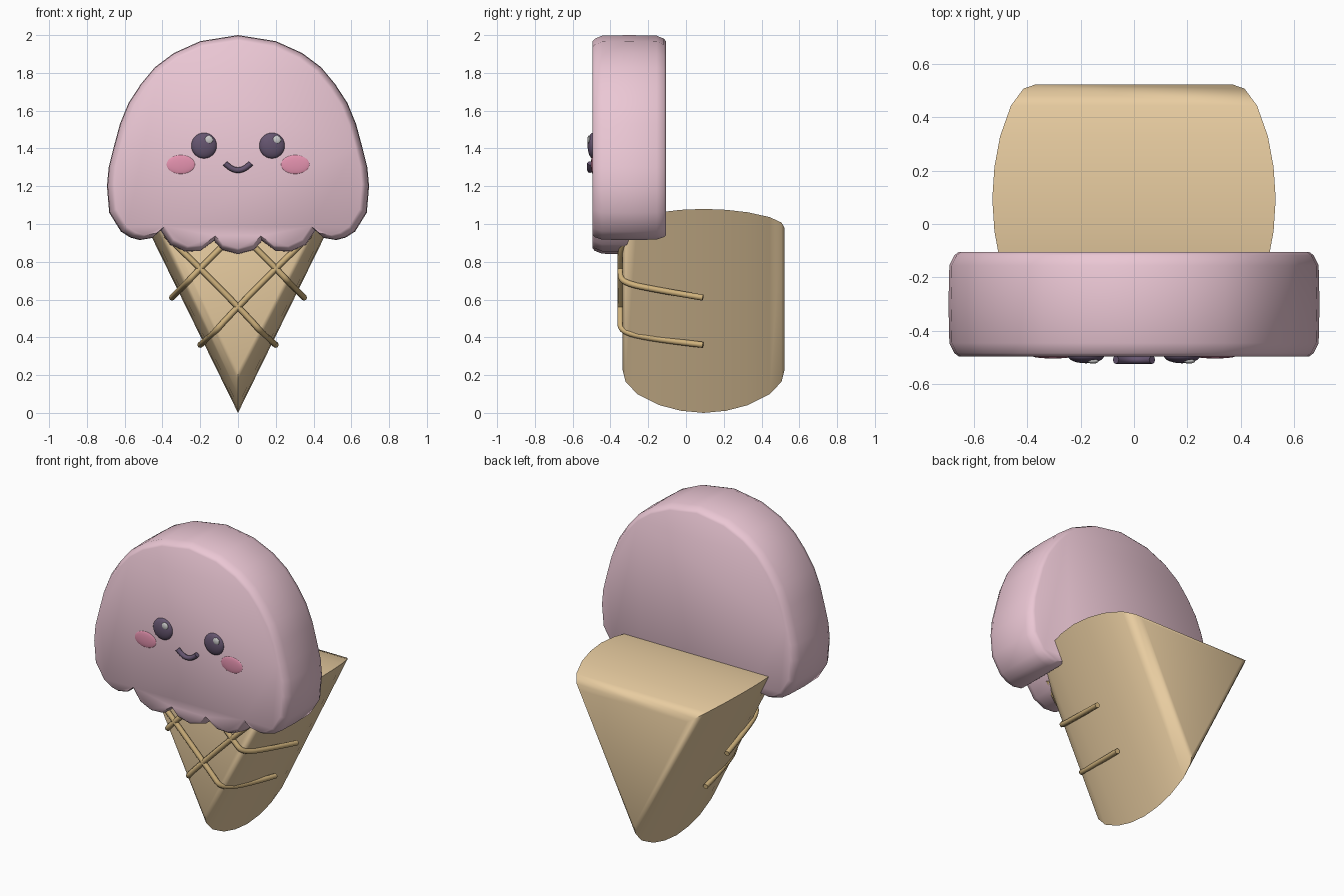
import bpy, bmesh, math

if "Cube" in bpy.data.objects:
    bpy.data.objects.remove(bpy.data.objects["Cube"])


def material(name, rgb):
    m = bpy.data.materials.new(name)
    m.diffuse_color = (*rgb, 1)
    m.use_nodes = True
    m.node_tree.nodes["Principled BSDF"].inputs["Base Color"].default_value = m.diffuse_color
    return m


PINK = material("pink_ice", (0.83, 0.57, 0.66))
WAFER = material("wafer", (0.80, 0.60, 0.35))
STRIP = material("wafer_strip", (0.62, 0.44, 0.20))
DARK = material("dark_plum", (0.13, 0.09, 0.16))
BLUSH = material("blush", (0.78, 0.29, 0.43))
SHINE = material("shine", (0.6, 0.6, 0.6))


def loft(name, outline, centre_z, rings, mat, angle):
    """Stack scaled copies of an x-z outline along y and cap both ends."""
    bm = bmesh.new()
    loops = [[bm.verts.new((x * s, y, centre_z + (z - centre_z) * s)) for x, z in outline]
             for y, s in rings]
    n = len(outline)
    for a, b in zip(loops, loops[1:]):
        for i in range(n):
            j = (i + 1) % n
            bm.faces.new((a[i], a[j], b[j], b[i]))
    bm.faces.new(loops[0])
    bm.faces.new(loops[-1])
    bmesh.ops.recalc_face_normals(bm, faces=bm.faces)
    me = bpy.data.meshes.new(name)
    bm.to_mesh(me)
    bm.free()
    me.materials.append(mat)
    me.shade_smooth()
    me.set_sharp_from_angle(angle=math.radians(angle))
    ob = bpy.data.objects.new(name, me)
    bpy.context.collection.objects.link(ob)
    return ob


def tube(name, pts, radius, mat):
    cu = bpy.data.curves.new(name, 'CURVE')
    cu.dimensions = '3D'
    cu.bevel_depth = radius
    cu.bevel_resolution = 2
    cu.use_fill_caps = True
    cu.resolution_u = 5
    sp = cu.splines.new('NURBS')
    sp.points.add(len(pts) - 1)
    for p, co in zip(sp.points, pts):
        p.co = (*co, 1)
    sp.use_endpoint_u = True
    sp.order_u = 3
    cu.materials.append(mat)
    ob = bpy.data.objects.new(name, cu)
    bpy.context.collection.objects.link(ob)


def blob(name, loc, scale, mat):
    bm = bmesh.new()
    bmesh.ops.create_uvsphere(bm, u_segments=24, v_segments=14, radius=1)
    me = bpy.data.meshes.new(name)
    bm.to_mesh(me)
    bm.free()
    me.materials.append(mat)
    me.shade_smooth()
    ob = bpy.data.objects.new(name, me)
    ob.location, ob.scale = loc, scale
    bpy.context.collection.objects.link(ob)


# puffed triangular cone, symmetric about y = 0.09
half = [(0.428, 0.70), (0.413, 0.78), (0.35, 0.868), (0.235, 0.945), (0.12, 0.985)]
rings = [(0.093 - d, s) for d, s in half] + [(0.093, 1)] + [(0.093 + d, s) for d, s in reversed(half)]
loft("cone", [(0, 0), (0.53, 1.08), (-0.53, 1.08)], 0.75, rings, WAFER, 50)

# scoop with scalloped lower edge
side = [(0.2, 1.968), (0.34, 1.905), (0.44, 1.83), (0.515, 1.74), (0.58, 1.64), (0.625, 1.53),
        (0.66, 1.40), (0.685, 1.30), (0.694, 1.2), (0.682, 1.06), (0.62, 0.96), (0.57, 0.928),
        (0.52, 0.915), (0.455, 0.926), (0.41, 0.965), (0.36, 0.89), (0.28, 0.853), (0.2, 0.857),
        (0.127, 0.91), (0.085, 0.862)]
outline = [(0, 2)] + side + [(0, 0.84)] + [(-x, z) for x, z in reversed(side)]
edge = [(0.195, 0.945), (0.183, 0.968), (0.145, 0.995)]
rings = [(-0.3 - d, s) for d, s in edge] + [(-0.3, 1)] + [(-0.3 + d, s) for d, s in reversed(edge)]
loft("scoop", outline, 1.4, rings, PINK, 50)

for sx, tag in ((-1, "left"), (1, "right")):
    # waffle strips bent round the cone
    low = [(0.2, 0.09, 0.36), (0.165, -0.17, 0.39), (0.12, -0.345, 0.43), (0.07, -0.347, 0.49),
           (-0.2, -0.347, 0.765), (-0.32, -0.345, 0.88), (-0.38, -0.31, 0.94)]
    high = [(0.35, 0.09, 0.61), (0.31, -0.15, 0.65), (0.27, -0.34, 0.69), (0.22, -0.347, 0.745),
            (0.1, -0.347, 0.865), (0, -0.347, 0.965)]
    tube("low_strip_" + tag, [(sx * x, y, z) for x, y, z in low], 0.016, STRIP)
    tube("high_strip_" + tag, [(sx * x, y, z) for x, y, z in high], 0.016, STRIP)
    # face
    blob("eye_" + tag, (sx * 0.18, -0.493, 1.415), (0.068, 0.028, 0.068), DARK)
    blob("eye_shine_" + tag, (sx * 0.18 + 0.026, -0.513, 1.446), (0.022, 0.009, 0.022), SHINE)
    blob("cheek_" + tag, (sx * 0.303, -0.494, 1.315), (0.076, 0.009, 0.05), BLUSH)

# smile
tube("mouth", [(-0.068, -0.508, 1.322), (-0.035, -0.508, 1.285), (0.035, -0.508, 1.285),
               (0.068, -0.508, 1.322)], 0.015, DARK)
